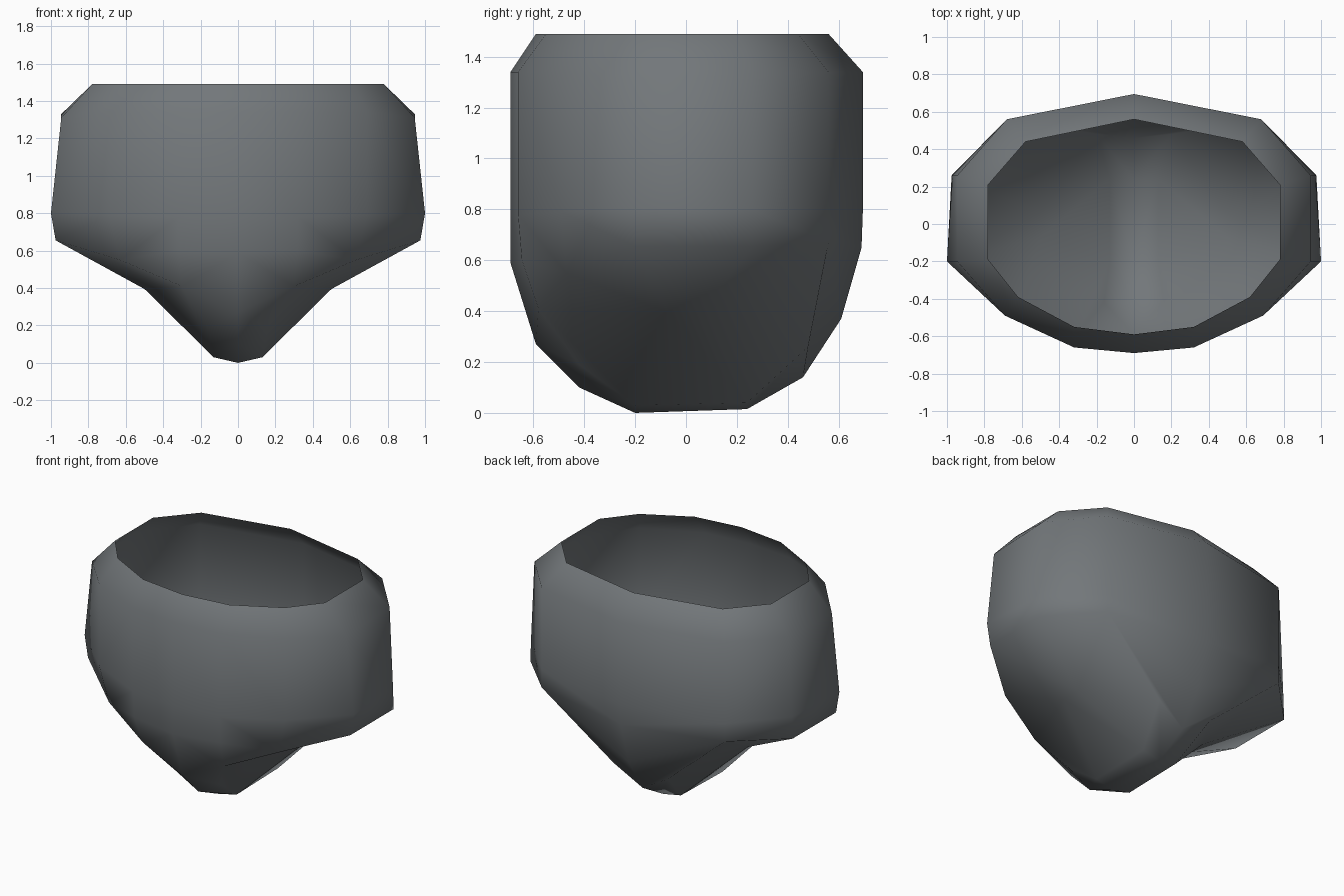
import bpy, bmesh

if "Cube" in bpy.data.objects:
    bpy.data.objects.remove(bpy.data.objects["Cube"])

# Half outline (x, y), front centre round to back centre
plan = [(0, -.69), (.32, -.66), (.69, -.49), (1, -.2), (.97, .26), (.68, .56), (0, .695)]
rim = [(0, -.59), (.32, -.55), (.62, -.39), (.78, -.19), (.78, .21), (.58, .44), (0, .56)]
upper_z = [1.34, 1.34, 1.34, 1.31, 1.33, 1.34, 1.34]
hip_z = [.78, .78, .79, .8, .8, .79, .79]
low = [(0, -.69, .59), (.32, -.645, .6), (.63, -.47, .55), (.975, -.2, .655),
       (.975, .26, .655), (.68, .56, .67), (0, .69, .65)]

bm = bmesh.new()


def ring(points):
    return [bm.verts.new(p) for p in points]


# Body wall: in-turned rim, upper ring, hip ring, lower ring
rings = [ring([(x, y, 1.49) for x, y in rim]),
         ring([(min(x, .945), y, z) for (x, y), z in zip(plan, upper_z)]),
         ring([(x, y, z) for (x, y), z in zip(plan, hip_z)]),
         ring(low)]
for a, b in zip(rings, rings[1:]):
    for i in range(6):
        bm.faces.new((a[i], b[i], b[i + 1], a[i + 1]))
F = rings[-1]

# Centre line under the body, front to back
C = ring([(0, -.59, .27), (0, -.42, .10), (0, -.2, 0), (0, .24, .015), (0, .46, .14), (0, .61, .37)])
# Edge of the narrow centre strip
E = ring([(.3, -.58, .41), (.16, -.42, .19), (.13, -.2, .03), (.13, .24, .04), (.2, .48, .26)])
# Hollow where each leg joins
M = ring([(.5, -.07, .395), (.5, .06, .395)])

# Centre strip
bm.faces.new((F[0], C[0], E[0], F[1]))
for i in range(4):
    bm.faces.new((C[i], C[i + 1], E[i + 1], E[i]))
bm.faces.new((C[4], C[5], F[5], E[4]))
bm.faces.new((C[5], F[6], F[5]))
# Leg area
for f in [(F[1], E[0], F[2]), (F[2], E[0], M[0], F[3]), (E[0], E[1], E[2], M[0]),
          (M[0], E[2], E[3], M[1]), (F[3], M[0], M[1], F[4]), (F[4], M[1], F[5]),
          (M[1], E[3], E[4], F[5])]:
    bm.faces.new(f)
for f in bm.faces:
    f.smooth = True

mesh = bpy.data.meshes.new("hip_shell")
bm.to_mesh(mesh)
bm.free()
mat = bpy.data.materials.new("dark grey")
mat.diffuse_color = (.17, .185, .195, 1)
mat.use_nodes = True
mat.node_tree.nodes["Principled BSDF"].inputs["Base Color"].default_value = mat.diffuse_color
mesh.materials.append(mat)
shell = bpy.data.objects.new("hip_shell", mesh)
bpy.context.collection.objects.link(shell)

# Other half
mirror = shell.modifiers.new("mirror", 'MIRROR')
mirror.use_clip = True
mirror.merge_threshold = .001
